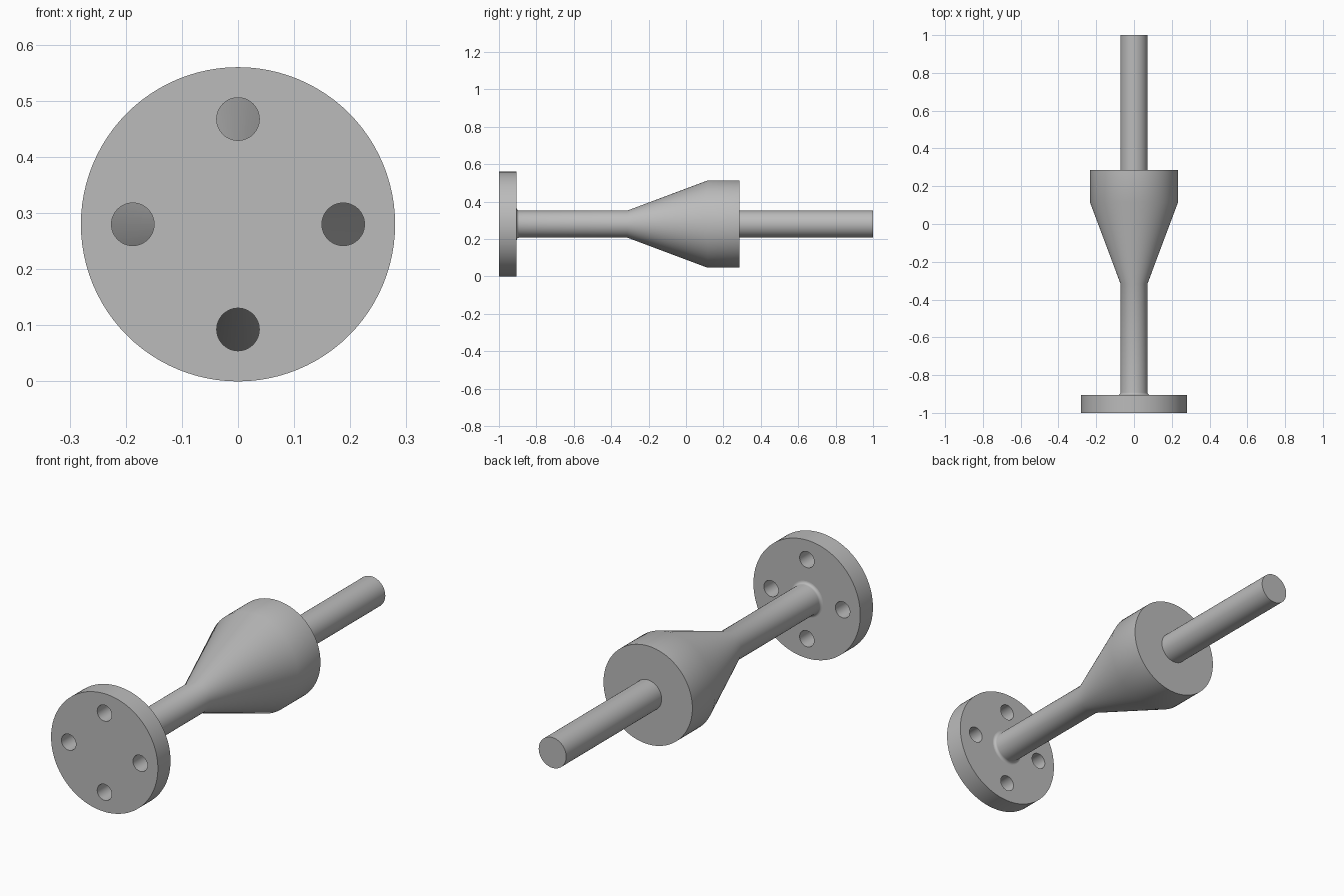
import bpy, bmesh
from math import cos, sin, pi, radians
from mathutils import Matrix, Vector

cube = bpy.data.objects.get("Cube")
if cube:
    bpy.data.objects.remove(cube, do_unlink=True)

AXIS_Z = 0.28        # height of the long axis
SEGMENTS = 96

steel = bpy.data.materials.new("steel grey")
steel.use_nodes = True
GREY = (0.5, 0.5, 0.5, 1)
steel.diffuse_color = GREY
steel.node_tree.nodes["Principled BSDF"].inputs["Base Color"].default_value = GREY


def make_object(name, bm):
    bmesh.ops.recalc_face_normals(bm, faces=bm.faces)
    mesh = bpy.data.meshes.new(name)
    bm.to_mesh(mesh)
    bm.free()
    mesh.materials.append(steel)
    obj = bpy.data.objects.new(name, mesh)
    bpy.context.collection.objects.link(obj)
    return obj


def lathe(name, profile):
    """Turn (radius, y) points around the long axis and close both ends."""
    bm = bmesh.new()
    rings = []
    for r, y in profile:
        angles = [2 * pi * i / SEGMENTS for i in range(SEGMENTS)]
        rings.append([bm.verts.new((r * cos(a), y, AXIS_Z + r * sin(a))) for a in angles])
    for a, b in zip(rings, rings[1:]):
        for i in range(SEGMENTS):
            j = (i + 1) % SEGMENTS
            bm.faces.new((a[i], a[j], b[j], b[i]))
    bm.faces.new(rings[0])
    bm.faces.new(rings[-1])
    return make_object(name, bm)


def smooth(obj):
    bpy.ops.object.select_all(action='DESELECT')
    obj.select_set(True)
    bpy.context.view_layer.objects.active = obj
    bpy.ops.object.shade_smooth_by_angle(angle=radians(30))


# Mounting flange
flange = lathe("flange", [(0.28, -1.0), (0.28, -0.905)])

# Four bolt holes cut through the flange
bm = bmesh.new()
for k in range(4):
    a = k * pi / 2
    place = Matrix.Translation(Vector((0.1875 * cos(a), -0.95, AXIS_Z + 0.1875 * sin(a))))
    bmesh.ops.create_cone(bm, cap_ends=True, segments=48, radius1=0.038, radius2=0.038,
                          depth=0.3, matrix=place @ Matrix.Rotation(pi / 2, 4, 'X'))
cutter = make_object("bolt_hole_cutter", bm)
cutter.hide_render = True
cut = flange.modifiers.new("bolt holes", 'BOOLEAN')
cut.operation = 'DIFFERENCE'
cut.solver = 'EXACT'
cut.object = cutter
bpy.context.view_layer.objects.active = flange
bpy.ops.object.modifier_apply(modifier=cut.name)
bpy.data.objects.remove(cutter, do_unlink=True)
smooth(flange)

# Shaft with root fillet, flared cone and collar
SHAFT, FILLET = 0.072, 0.013
fillet = [(SHAFT + FILLET * (1 - sin(t)), -0.905 + FILLET * (1 - cos(t)))
          for t in (i * pi / 12 for i in range(7))]
spindle = lathe("spindle", fillet + [
    (SHAFT, -0.315), (0.233, 0.115), (0.233, 0.285), (SHAFT, 0.285), (SHAFT, 1.0)])
smooth(spindle)
